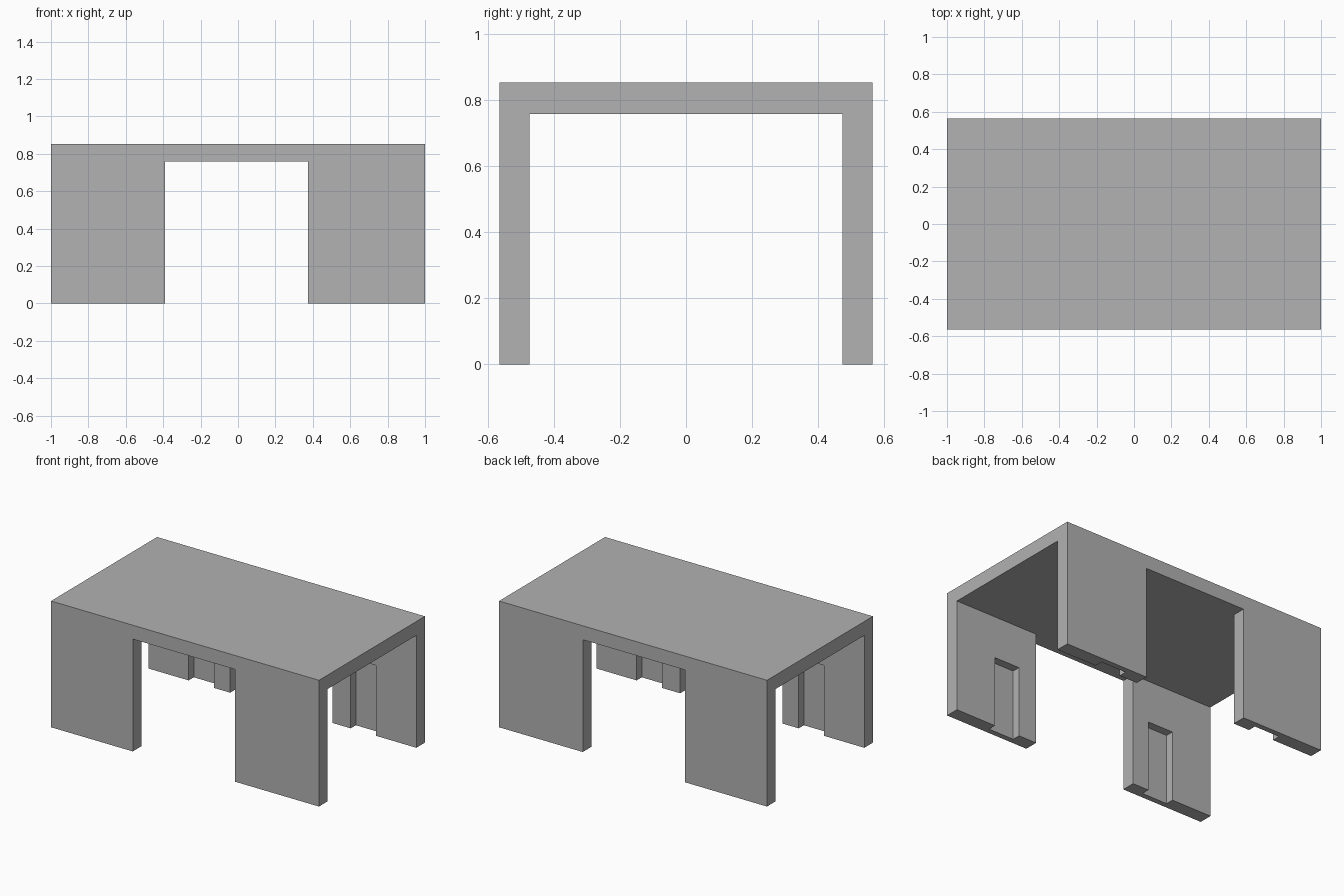
import bpy
import bmesh
from mathutils import Matrix, Vector

cube = bpy.data.objects.get("Cube")
if cube:
    bpy.data.objects.remove(cube, do_unlink=True)

# One flat grey for the whole structure
GREY = (0.445, 0.445, 0.445, 1.0)
grey = bpy.data.materials.new("plain_grey")
grey.use_nodes = True
grey.diffuse_color = GREY
grey.node_tree.nodes["Principled BSDF"].inputs["Base Color"].default_value = GREY

HALF_X, HALF_Y, HEIGHT = 1.0, 0.565, 0.852
WALL, CLEAR = 0.092, 0.758          # wall thickness, height of openings
DOOR_RIGHT, DOOR_LEFT = -0.39, 0.375  # sides of the front and back openings
NICHE_IN, NICHE_OUT, NICHE_TOP, NICHE_DEPTH = 0.51, 0.70, 0.475, 0.055
EXTRA = 0.1                         # overshoot of cutters past the surfaces


def add_box(bm, low, high):
    low, high = Vector(low), Vector(high)
    size = Matrix.Diagonal((*(high - low), 1.0))
    bmesh.ops.create_cube(bm, size=1.0, matrix=Matrix.Translation((low + high) / 2) @ size)


def make_object(name, boxes):
    bm = bmesh.new()
    for low, high in boxes:
        add_box(bm, low, high)
    mesh = bpy.data.meshes.new(name)
    bm.to_mesh(mesh)
    bm.free()
    mesh.materials.append(grey)
    obj = bpy.data.objects.new(name, mesh)
    bpy.context.collection.objects.link(obj)
    return obj


def cut(target, cutter):
    mod = target.modifiers.new(cutter.name, "BOOLEAN")
    mod.operation = "DIFFERENCE"
    mod.solver = "EXACT"
    mod.object = cutter
    cutter.hide_render = True
    bpy.context.view_layer.objects.active = target
    bpy.ops.object.modifier_apply(modifier=mod.name)
    bpy.data.objects.remove(cutter, do_unlink=True)


# Solid block that becomes the roof and its four wall piers
shelter = make_object("roof_and_walls", [((-HALF_X, -HALF_Y, 0), (HALF_X, HALF_Y, HEIGHT))])

# Hall running through from end to end
inner = HALF_Y - WALL
cut(shelter, make_object("hall_cutter", [
    ((-HALF_X - EXTRA, -inner, -EXTRA), (HALF_X + EXTRA, inner, CLEAR))]))

# Wide openings in the front and back walls
cut(shelter, make_object("doorway_cutter", [
    ((DOOR_RIGHT, -HALF_Y - EXTRA, -EXTRA), (DOOR_LEFT, HALF_Y + EXTRA, CLEAR))]))

# Shallow niche on the inner face of every pier, open at the floor
reach = inner + NICHE_DEPTH
cut(shelter, make_object("niche_cutter", [
    ((low, -reach, -EXTRA), (high, reach, NICHE_TOP))
    for low, high in ((-NICHE_OUT, -NICHE_IN), (NICHE_IN, NICHE_OUT))]))
